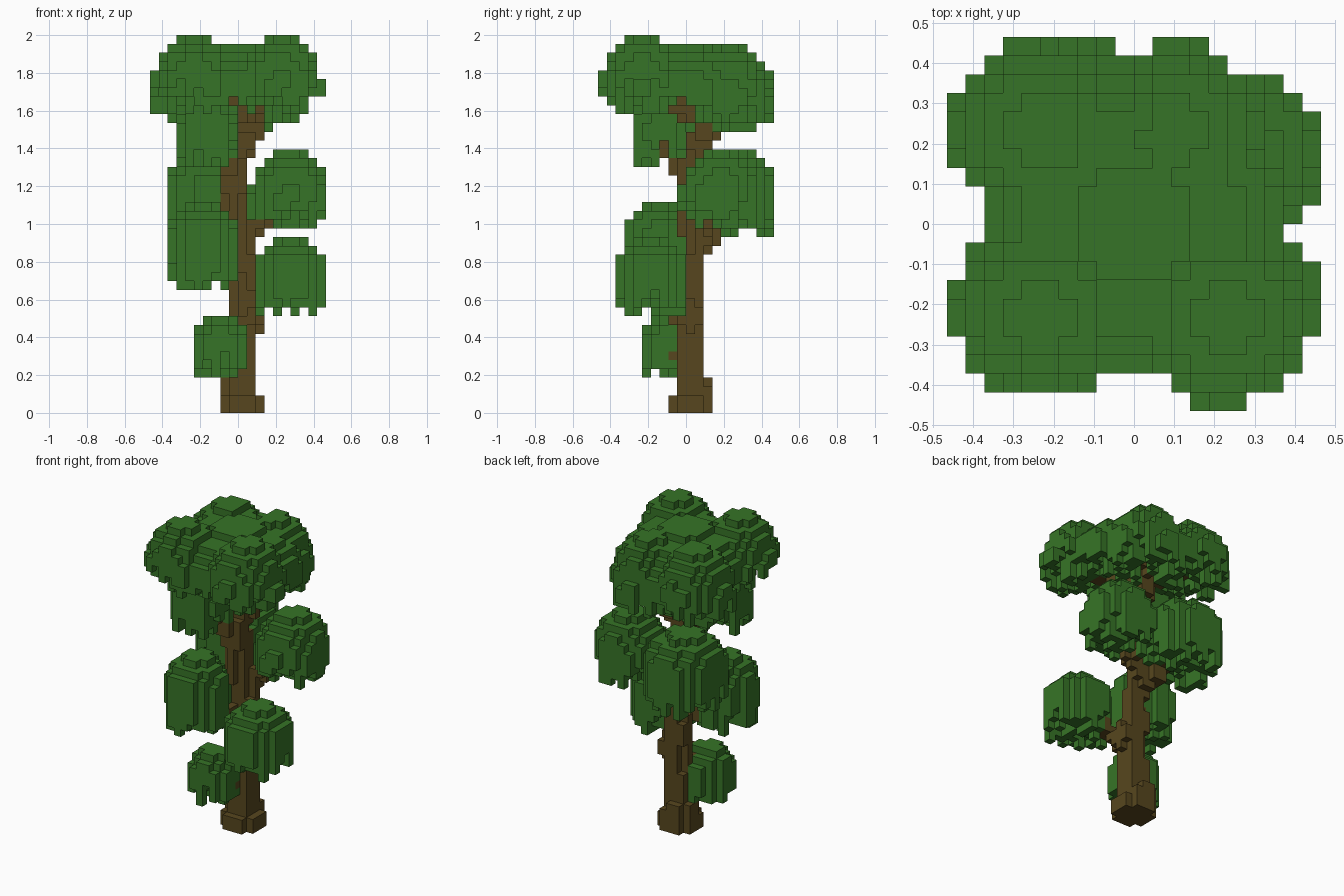
import bpy, bmesh, math, random
from mathutils import Vector

random.seed(4)
if "Cube" in bpy.data.objects:
    bpy.data.objects.remove(bpy.data.objects["Cube"])

LAYERS = 43
S = 2 / LAYERS          # edge of one block
cells = {}              # block position -> part name


def material(name, rgb):
    m = bpy.data.materials.new(name)
    m.use_nodes = True
    m.diffuse_color = (*rgb, 1)
    bsdf = m.node_tree.nodes["Principled BSDF"]
    bsdf.inputs["Base Color"].default_value = (*rgb, 1)
    bsdf.inputs["Roughness"].default_value = 0.9
    return m


def put(part, x, y, z):
    if -10 <= x < 10 and -10 <= y < 10 and 0 <= z < LAYERS:
        cells.setdefault((x, y, z), part)


def disc(part, x, y, z, r):
    """One horizontal layer of blocks."""
    for i in range(math.floor(x - r), math.ceil(x + r)):
        for j in range(math.floor(y - r), math.ceil(y + r)):
            if math.hypot(i + .5 - x, j + .5 - y) <= r:
                put(part, i, j, z)


def limb(part, points):
    """Stack of layers following (x, y, z, radius) points."""
    for a, b in zip(points, points[1:]):
        a, b = Vector(a), Vector(b)
        steps = max(2, int((b - a).length * 2))
        for k in range(steps + 1):
            x, y, z, r = a.lerp(b, k / steps)
            disc(part, x, y, math.floor(z), r)


def clump(part, x, y, r, top, rise, low, lift):
    """Dome of block columns; ragged lower ends, raised by lift at the rim."""
    for i in range(math.floor(x - r), math.ceil(x + r)):
        for j in range(math.floor(y - r), math.ceil(y + r)):
            d = math.hypot(i + .5 - x, j + .5 - y) / r
            if d > 1:
                continue
            high = round(top - rise * (1 - math.sqrt(1 - d * d)))
            hang = low + random.choice((0, 1, 1, 2, 3)) + round(lift * d ** 4)
            for z in range(min(hang, high - 2), high):
                put(part, i, j, z)


# Crooked trunk with a flared foot
limb("trunk", [(.5, .5, 0, 2.6), (.5, .5, 1.4, 2.5), (.2, .9, 2, 2.2),
               (.2, .9, 3.9, 1.9), (.6, .5, 5, 1.6), (.8, .4, 9, 1.6),
               (1.3, .2, 10.5, 1.9), (.6, .8, 13, 1.6), (.9, 1, 16, 1.2),
               (.3, 1.2, 18, 1.3), (-.4, 1.2, 20, 1.7), (-.5, 1, 22, 1.7),
               (-.5, .8, 25, 1.6), (-.5, .2, 27.5, 1.5), (.4, 1.2, 29.5, 1.3),
               (1.2, 2.2, 32, 1.7), (.8, 2.4, 35, 1.7), (.5, 1, 37, 1.5)])

# Branches: start and tip
branches = [((.5, 0, 6), (-2, -3, 8)), ((1, 0, 10), (5, -3.5, 15)),
            ((0, 0, 15), (-3.5, -3, 19)), ((0, 2, 18), (-3, 5, 24)),
            ((.5, 1.5, 19), (5, 4, 25)), ((-.5, -.5, 27), (-3, -3, 32)),
            ((1, 2, 33), (4, -5, 37)), ((1, 2, 33), (-4, -4.5, 37)),
            ((1, 3, 33), (-4.5, 5, 36)), ((1, 3, 33), (3, 5, 36))]
for start, tip in branches:
    limb("trunk", [(*start, 1.1), (*tip, .75)])

# Leaf clumps: x, y, radius, top, dome rise, lower end, rim lift
clumps = {
    "low_small_leaves": (-2, -2.2, 2.9, 11, 2.5, 4, 0),
    "low_front_left_leaves": (6, -4, 4.2, 20, 4, 11, 0),
    "low_front_right_leaves": (-4, -3.3, 3.9, 24, 4, 14, 0),
    "middle_back_right_leaves": (-3.5, 5.2, 4.9, 30, 4, 20, 0),
    "middle_back_left_leaves": (5.8, 3.8, 4.5, 30, 5, 21, 0),
    "upper_front_right_leaves": (-3.5, -2.6, 3.6, 36, 3, 28, 0),
    "crown_front_left_leaves": (4.8, -5, 4.76, 43, 6, 34, 2),
    "crown_front_right_leaves": (-5, -4.7, 4.76, 43, 6, 34, 2),
    "crown_back_right_leaves": (-4.8, 5, 5, 42, 6, 33, 1),
    "crown_back_left_leaves": (2.2, 4.9, 4.85, 42, 7, 32, 1),
    "crown_middle_leaves": (0, 0, 8.1, 42, 5, 35, 0),
}
for name, values in clumps.items():
    clump(name, *values)

green = material("leaf green", (.037, .175, .02))
brown = material("bark brown", (.095, .062, .013))

# Turn the blocks into meshes, keeping only faces open to the air
SIDES = [Vector(v) * sign for v in ((1, 0, 0), (0, 1, 0), (0, 0, 1))
         for sign in (1, -1)]
for part in ["trunk", *clumps]:
    bm = bmesh.new()
    verts = {}
    for cell in [c for c, p in cells.items() if p == part]:
        middle = Vector(cell) + Vector((.5, .5, .5))
        for n in SIDES:
            if tuple(int(c + d) for c, d in zip(cell, n)) in cells:
                continue
            u = Vector((n.y, n.z, n.x))
            v = n.cross(u)
            corners = []
            for a, b in ((-1, -1), (1, -1), (1, 1), (-1, 1)):
                p = middle + (n + u * a + v * b) / 2
                key = tuple(round(c) for c in p)
                if key not in verts:
                    verts[key] = bm.verts.new(Vector(key) * S)
                corners.append(verts[key])
            bm.faces.new(corners)
    mesh = bpy.data.meshes.new(part)
    bm.to_mesh(mesh)
    bm.free()
    mesh.materials.append(brown if part == "trunk" else green)
    bpy.context.scene.collection.objects.link(bpy.data.objects.new(part, mesh))
